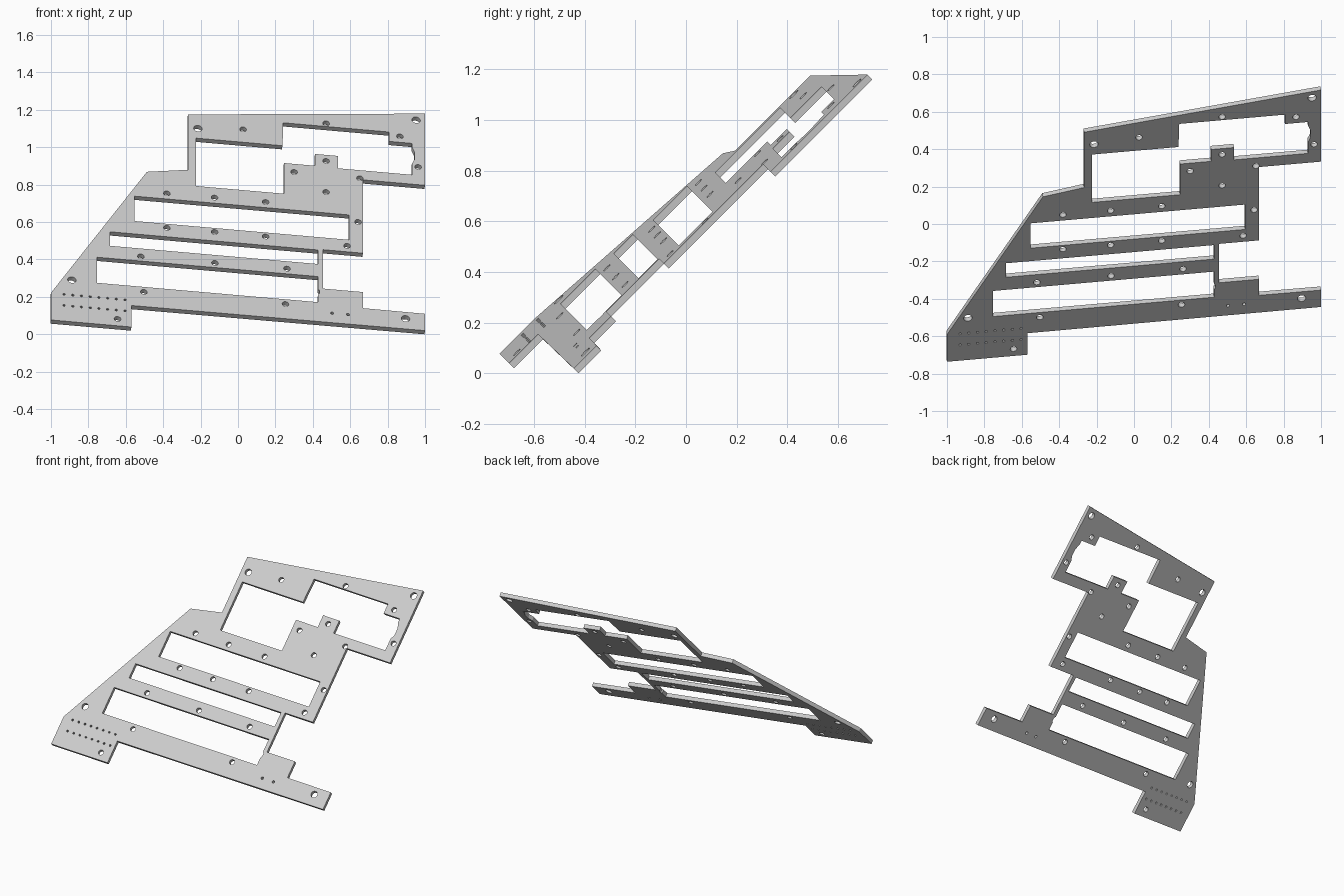
import bpy
import math
from mathutils import Matrix, Vector

if "Cube" in bpy.data.objects:
    bpy.data.objects.remove(bpy.data.objects["Cube"], do_unlink=True)

THICK = 0.028
SLOPE = 0.0875

# Tilted plate frame: across, up the slope, and out of the face
across = Vector((1, SLOPE, -SLOPE))
upward = Vector((0, 1, 1))
normal = across.cross(upward).normalized()
scale_u, scale_v = across.length, upward.length

curve = bpy.data.curves.new("mounting_plate", "CURVE")
curve.dimensions = "2D"
curve.fill_mode = "BOTH"
curve.extrude = THICK / 2


def add_loop(points):
    spline = curve.splines.new("POLY")
    spline.points.add(len(points) - 1)
    for p, (u, v) in zip(spline.points, points):
        p.co = (u, v, 0, 1)
    spline.use_cyclic_u = True


def add_shape(points):
    add_loop([(x * scale_u, w * scale_v) for x, w in points])


def add_slot(x0, x1, w0, w1):
    add_shape([(x0, w0), (x1, w0), (x1, w1), (x0, w1)])


def add_hole(x, w, radius, sides):
    angles = [math.tau * i / sides for i in range(sides)]
    add_loop([(x * scale_u + radius * math.cos(a),
               w * scale_v + radius * math.sin(a)) for a in angles])


# Outer outline
add_shape([(-1, -.645), (-.57, -.645), (-.57, -.53), (1, -.527), (1, -.437),
           (.668, -.436), (.668, -.35), (.455, -.35), (.455, -.142),
           (.668, -.142), (.668, .25), (1, .25), (1, .633), (-.267, .518),
           (-.267, .222), (-.487, .192), (-1, -.5)])

# Large stepped window
add_shape([(-.225, .139), (.246, .139), (.246, .303), (.412, .303),
           (.412, .366), (.535, .366), (.535, .3), (.93, .3), (.93, .36),
           (.945, .385), (.945, .42), (.93, .45), (.93, .468), (.807, .468),
           (.807, .518), (.242, .518), (.238, .395), (-.225, .395)])

# Long slots
add_slot(-.553, .594, -.077, .056)
add_slot(-.684, .428, -.221, -.146)
add_shape([(-.754, -.425), (.428, -.425), (.428, -.385), (.436, -.378),
           (.436, -.362), (.428, -.355), (.428, -.288), (-.754, -.288)])

# Large mounting holes
for x, w in [(-.214, .448), (.952, .595), (-.888, -.421), (.896, -.472)]:
    add_hole(x, w, .023, 24)

# Screw holes
for x, w in [(.027, .464), (.471, .535), (.866, .5), (.963, .345),
             (.471, .334), (.3, .26), (.652, .257), (.471, .168),
             (.642, .023), (.583, -.11), (-.519, -.263), (-.123, -.263),
             (.262, -.26), (-.503, -.451), (.254, -.45), (-.644, -.608)]:
    add_hole(x, w, .018, 20)
for x in (-.38, -.125, .148):
    for w in (.086, -.098):
        add_hole(x, w, .018, 20)

# Pin holes
for x in (.503, .588):
    add_hole(x, -.477, .009, 12)
for row in (-.502, -.561):
    for i in range(8):
        add_hole(-.93 + i * .0466, row, .007, 10)

# Turn the filled outline into a solid mesh
source = bpy.data.objects.new("plate_outline", curve)
bpy.context.scene.collection.objects.link(source)
bpy.context.view_layer.update()
depsgraph = bpy.context.evaluated_depsgraph_get()
mesh = bpy.data.meshes.new_from_object(source.evaluated_get(depsgraph))
bpy.data.objects.remove(source, do_unlink=True)
bpy.data.curves.remove(curve)

plate = bpy.data.objects.new("mounting_plate", mesh)
bpy.context.scene.collection.objects.link(plate)

# Lean the plate into place
axes = Matrix((across.normalized(), upward.normalized(), normal)).transposed()
origin = Vector((0, -.004, .634)) - normal * THICK / 2
plate.matrix_world = Matrix.Translation(origin) @ axes.to_4x4()

# Flat grey finish
grey = bpy.data.materials.new("light_grey")
grey.use_nodes = True
colour = (.6, .6, .6, 1)
grey.diffuse_color = colour
grey.node_tree.nodes["Principled BSDF"].inputs["Base Color"].default_value = colour
mesh.materials.clear()
mesh.materials.append(grey)
for poly in mesh.polygons:
    poly.use_smooth = False
